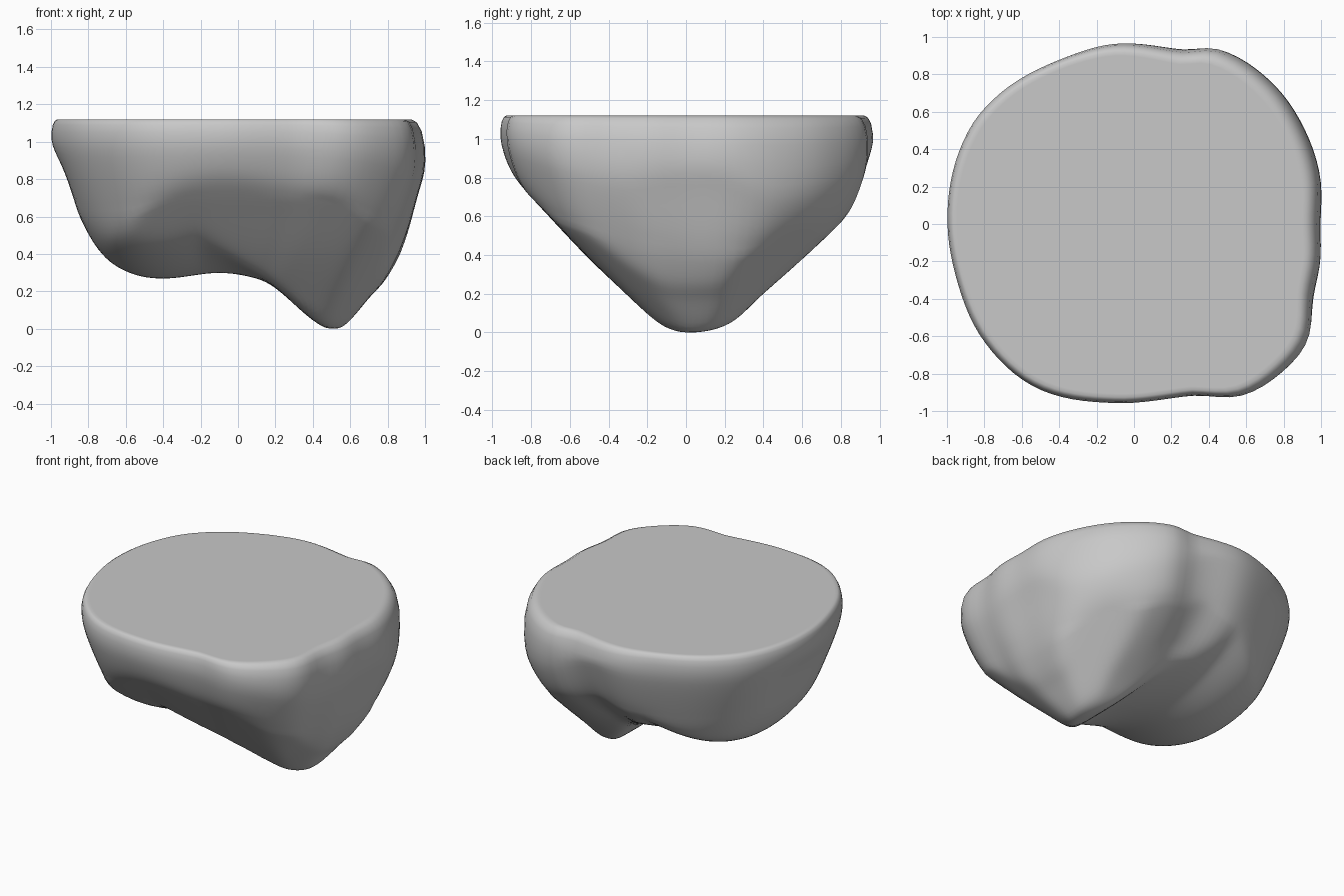
import bpy, bmesh
from math import sin, cos, atan2, hypot, exp, pi, sqrt, tau, radians

cube = bpy.data.objects.get("Cube")
if cube:
    bpy.data.objects.remove(cube)

TOP = 1.12
SEGMENTS, RINGS = 112, 48

# Plan outline, keel along the side, profile along the front, and edge taper
OUTLINE = [(1, 0), (1, .25), (.92, .5), (.75, .75), (.45, .94), (.25, .935),
           (-.12, .965), (-.4, .88), (-.73, .69), (-.87, .53), (-1, 0), (-.95, -.3),
           (-.81, -.62), (-.54, -.87), (-.1, -.96), (.3, -.92), (.58, -.92),
           (.8, -.79), (.93, -.63), (.96, -.4), (1, -.2)]
KEEL = [(-.97, 1), (-.94, .89), (-.88, .79), (-.7, .59), (-.51, .39), (-.3, .19),
        (-.1, .01), (0, -.01), (.22, .04), (.39, .19), (.62, .39), (.83, .59),
        (.92, .7), (.97, .85)]
LOBES = [(-1, .98), (-.91, .8), (-.85, .6), (-.73, .4), (-.58, .3), (-.4, .27),
         (-.1, .3), (.1, .27), (.2, .22), (.41, .04), (.53, -.03), (.6, .04),
         (.7, .16), (.8, .27), (.9, .47), (.95, .69), (1, .85)]
TAPER = [(0, -.6), (.6, .08), (.75, .35), (.85, .56), (.92, .74), (.97, .88), (1, .99)]


def curve(points, t):
    """Smooth cubic through the points, clamped at both ends."""
    t = min(max(t, points[0][0]), points[-1][0])
    slope = lambda a, b: (b[1] - a[1]) / (b[0] - a[0])
    last = len(points) - 1
    for i in range(last):
        a, b = points[i], points[i + 1]
        if t <= b[0]:
            w = b[0] - a[0]
            u = (t - a[0]) / w
            m0 = slope(points[max(i - 1, 0)], b) * w
            m1 = slope(a, points[min(i + 2, last)]) * w
            return (a[1] * (1 + 2 * u) * (1 - u) ** 2 + m0 * u * (1 - u) ** 2
                    + b[1] * u * u * (3 - 2 * u) + m1 * u * u * (u - 1))


polar = sorted((atan2(y, x) % tau, hypot(x, y)) for x, y in OUTLINE)
polar = ([(a - tau, r) for a, r in polar[-2:]] + polar
         + [(a + tau, r) for a, r in polar[:2]])


def soft_max(a, b):
    return (a + b + sqrt((a - b) ** 2 + .0012)) / 2


def underside(x, y, s, angle):
    """Height of the two-lobed underside below a plan point."""
    lobe = curve(LOBES, x)
    if x < .2:
        # The shallow lobe has a gently keeled floor
        lobe += .5 * (y - .03) ** 2 * min(1, (.2 - x) / .4)
    z = soft_max(curve(KEEL, y), lobe)
    # Slanted facets trim the deep lobe at the front and back
    z = soft_max(z, .67 * (x - .52 - y) - .03)
    z = soft_max(z, .85 * (x - .52 + y) - .15)
    corner = max(0, cos(angle - pi / 4)) ** 4
    side = max(0, cos(angle)) ** 4
    z = soft_max(z, curve(TAPER, s) - (.14 * corner + .2 * side) * s)
    valley = exp(-((x - .12) / .17) ** 2) * min(1, max(0, y) / .6) ** 2
    return min(z + .07 * valley, 1)


# Rings from the flat top, over the rounded rim, and under to the centre
columns = []
for i in range(SEGMENTS):
    angle = tau * i / SEGMENTS
    radius = curve(polar, angle)
    broad = max(0, cos(angle - .4))
    inset = .035 + .05 * broad
    drop = 1 + 1.2 * broad
    rim = [(.98 - inset, TOP), (1 - inset, TOP), (1 - .6 * inset, TOP - .008 * drop),
           (1 - .28 * inset, TOP - .03 * drop), (1 - .08 * inset, TOP - .07 * drop)]
    column = [(radius * s * cos(angle), radius * s * sin(angle), z) for s, z in rim]
    for j in range(RINGS):
        s = 1 - (j / RINGS) ** 1.25
        x, y = radius * s * cos(angle), radius * s * sin(angle)
        z = min(underside(x, y, s, angle), rim[-1][1] - .02)
        column.append((x, y, z))
    columns.append(column)

bm = bmesh.new()
grid = [[bm.verts.new(p) for p in c] for c in columns]
centre = bm.verts.new((0, 0, underside(0, 0, 0, 0)))
bm.faces.new([c[0] for c in grid])
for i, here in enumerate(grid):
    there = grid[(i + 1) % SEGMENTS]
    for j in range(len(here) - 1):
        bm.faces.new((here[j], here[j + 1], there[j + 1], there[j]))
    bm.faces.new((here[-1], centre, there[-1]))

# Soften the weathered underside, most of all where it meets the rim
worn = [v for c in grid for v in c[6:]] + [centre]
shoulder = [v for c in grid for v in c[5:15]]
for verts, passes, sideways in ((worn, 2, False), (shoulder, 6, False),
                                (shoulder, 2, True)):
    for _ in range(passes):
        bmesh.ops.smooth_vert(bm, verts=verts, factor=.5, use_axis_x=sideways,
                              use_axis_y=sideways, use_axis_z=True)

# Settle the tip on the ground
rise = min(v.co.z for v in bm.verts)
for v in worn:
    v.co.z -= rise * max(0, 1 - (v.co.z - rise) / .6) ** 2
bmesh.ops.recalc_face_normals(bm, faces=bm.faces)

mesh = bpy.data.meshes.new("floating_rock")
bm.to_mesh(mesh)
bm.free()
rock = bpy.data.objects.new("floating_rock", mesh)
bpy.context.collection.objects.link(rock)

# Plain grey stone
stone = bpy.data.materials.new("grey_stone")
stone.use_nodes = True
colour = (.58, .58, .58, 1)
stone.diffuse_color = colour
stone.node_tree.nodes["Principled BSDF"].inputs["Base Color"].default_value = colour
mesh.materials.append(stone)

bpy.context.view_layer.objects.active = rock
rock.select_set(True)
bpy.ops.object.shade_smooth_by_angle(angle=radians(60))
